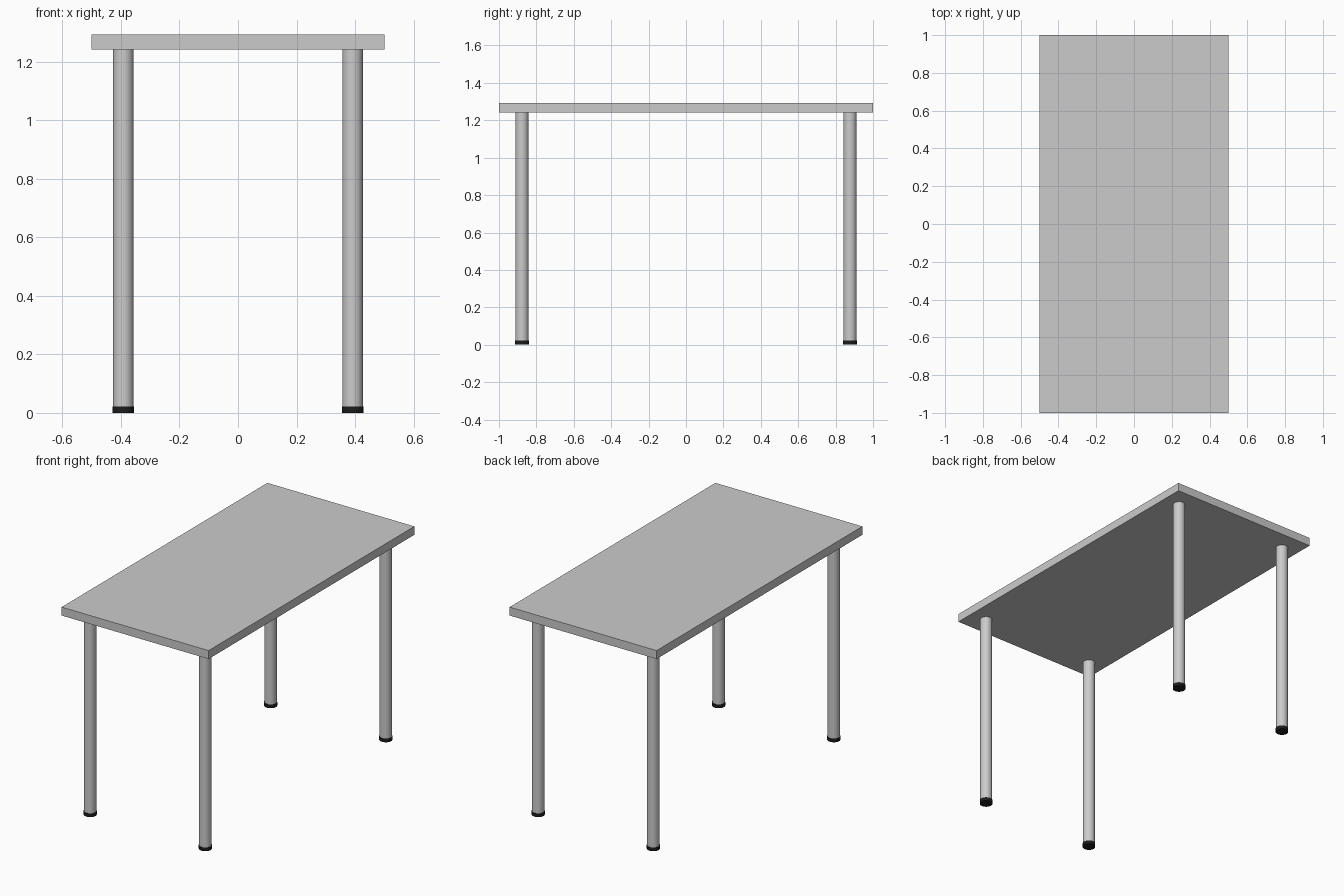
import bpy

if "Cube" in bpy.data.objects:
    bpy.data.objects.remove(bpy.data.objects["Cube"])

TOP_Z, UNDER_Z, FOOT_Z = 1.293, 1.241, 0.022
LEG_X, LEG_Y = 0.392, 0.877

black = bpy.data.materials.new("black_rubber")
black.diffuse_color = (0.012, 0.012, 0.012, 1)
black.use_nodes = True
black.node_tree.nodes["Principled BSDF"].inputs["Base Color"].default_value = black.diffuse_color


def cylinder(name, x, y, z0, z1, radius):
    bpy.ops.mesh.primitive_cylinder_add(
        vertices=32, radius=radius, depth=z1 - z0, location=(x, y, (z0 + z1) / 2))
    obj = bpy.context.object
    obj.name = name
    bpy.ops.object.shade_smooth_by_angle()
    return obj


# Table top slab
bpy.ops.mesh.primitive_cube_add(size=1, location=(0, 0, (TOP_Z + UNDER_Z) / 2))
top = bpy.context.object
top.name = "table_top"
top.scale = (1, 2, TOP_Z - UNDER_Z)
bpy.ops.object.transform_apply(location=False, rotation=False, scale=True)

# Four round legs with slightly wider black feet
for side, sx in (("left", -1), ("right", 1)):
    for end, sy in (("front", -1), ("back", 1)):
        x, y = sx * LEG_X, sy * LEG_Y
        cylinder(f"{end}_{side}_leg", x, y, FOOT_Z, UNDER_Z, 0.035)
        foot = cylinder(f"{end}_{side}_foot", x, y, 0, FOOT_Z, 0.037)
        foot.data.materials.append(black)
